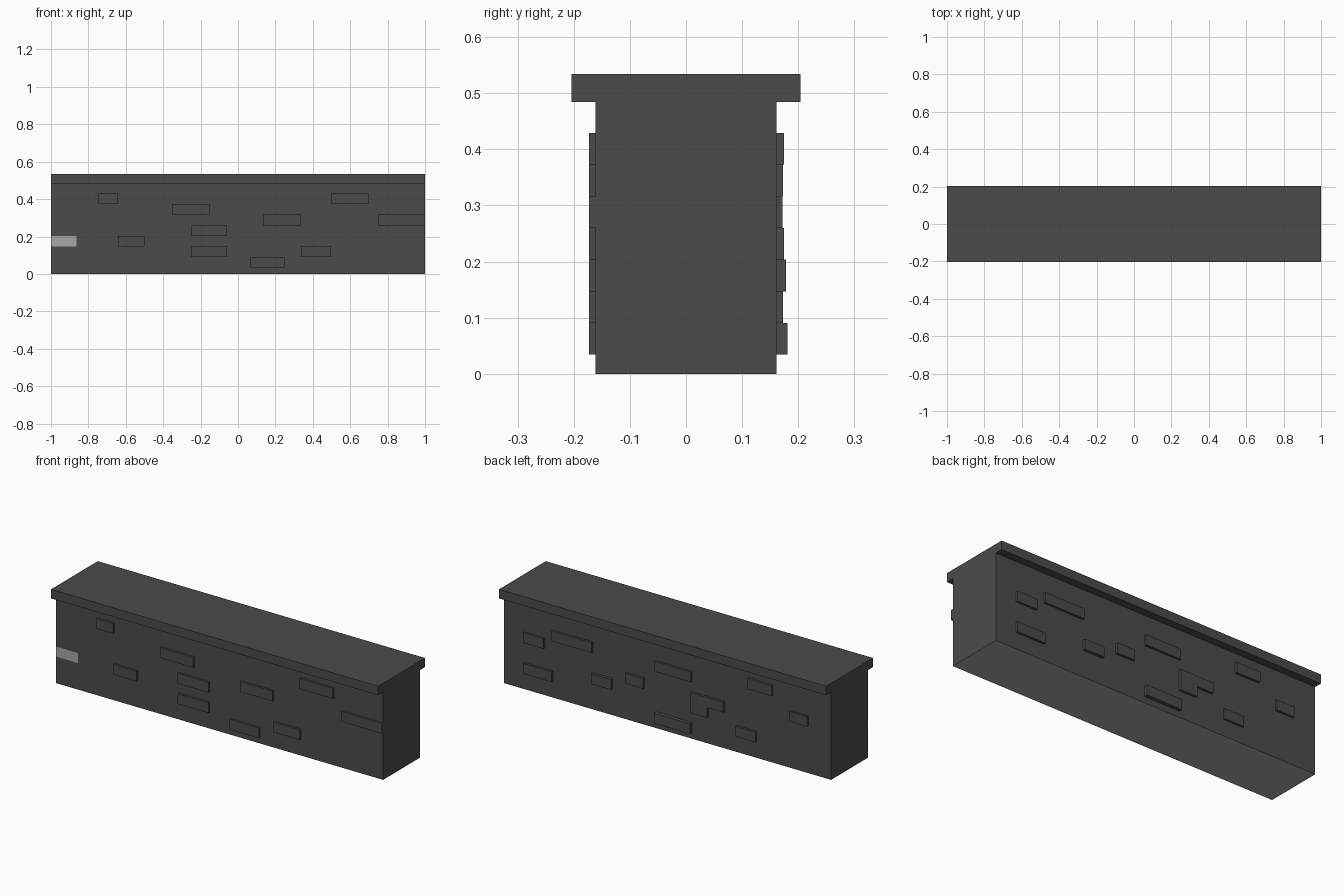
import bpy

old = bpy.data.objects.get("Cube")
if old:
    bpy.data.objects.remove(old, do_unlink=True)


def flat_colour(name, value):
    mat = bpy.data.materials.new(name)
    mat.use_nodes = True
    colour = (value, value, value, 1)
    mat.diffuse_color = colour
    mat.node_tree.nodes["Principled BSDF"].inputs["Base Color"].default_value = colour
    return mat


DARK = flat_colour("dark grey stone", 0.07)
LIGHT = flat_colour("light grey stone", 0.39)


def box(name, xs, ys, zs, mat=DARK):
    spans = (xs, ys, zs)
    bpy.ops.mesh.primitive_cube_add(size=1)
    obj = bpy.context.object
    obj.name = obj.data.name = name
    for v in obj.data.vertices:
        v.co = [s[0] if c < 0 else s[1] for c, s in zip(v.co, spans)]
    obj.data.materials.append(mat)
    return obj


# Wall body with a pale underside, and overhanging coping
HALF = 0.161
body = box("wall_body", (-1, 1), (-HALF, HALF), (0, 0.484))
body.data.materials.append(LIGHT)
for face in body.data.polygons:
    if all(body.data.vertices[i].co.z < 0.01 for i in face.vertices):
        face.material_index = 1
box("wall_coping", (-1, 1), (-0.204, 0.204), (0.484, 0.534))

# Raised bricks sit in regular courses
COURSE, BASE, EMBED = 0.0565, 0.034, 0.005


def course(row):
    return BASE + row * COURSE, BASE + (row + 1) * COURSE


# Front bricks: course, start, end
front = [
    (6, -0.747, -0.642), (6, 0.498, 0.70), (5, -0.353, -0.153),
    (4, 0.133, 0.333), (4, 0.75, 1.0), (3, -0.25, -0.06),
    (2, -0.642, -0.50), (1, -0.25, -0.06), (1, 0.337, 0.498),
    (0, 0.068, 0.248),
]
for row, a, b in front:
    box("front_brick", (a, b), (-0.173, EMBED - HALF), course(row))

# Pale brick lies flush with the front
box("pale_front_brick", (-1, -0.864), (-HALF - 0.001, EMBED - HALF), course(2), LIGHT)

# Back bricks: course, start, end, outer depth
back = [
    (4, 0.75, 0.875, 0.172), (5, 0.455, 0.70, 0.173), (1, 0.70, 0.875, 0.173),
    (2, 0.335, 0.455, 0.178), (3, 0.14, 0.25, 0.175), (5, -0.15, 0.07, 0.173),
    (0, -0.15, 0.07, 0.181), (3, -0.35, -0.147, 0.175),
    (2, -0.25, -0.147, 0.175), (6, -0.645, -0.497, 0.175),
    (4, -0.86, -0.75, 0.172), (1, -0.545, -0.425, 0.173),
]
for row, a, b, depth in back:
    box("back_brick", (a, b), (HALF - EMBED, depth), course(row))
